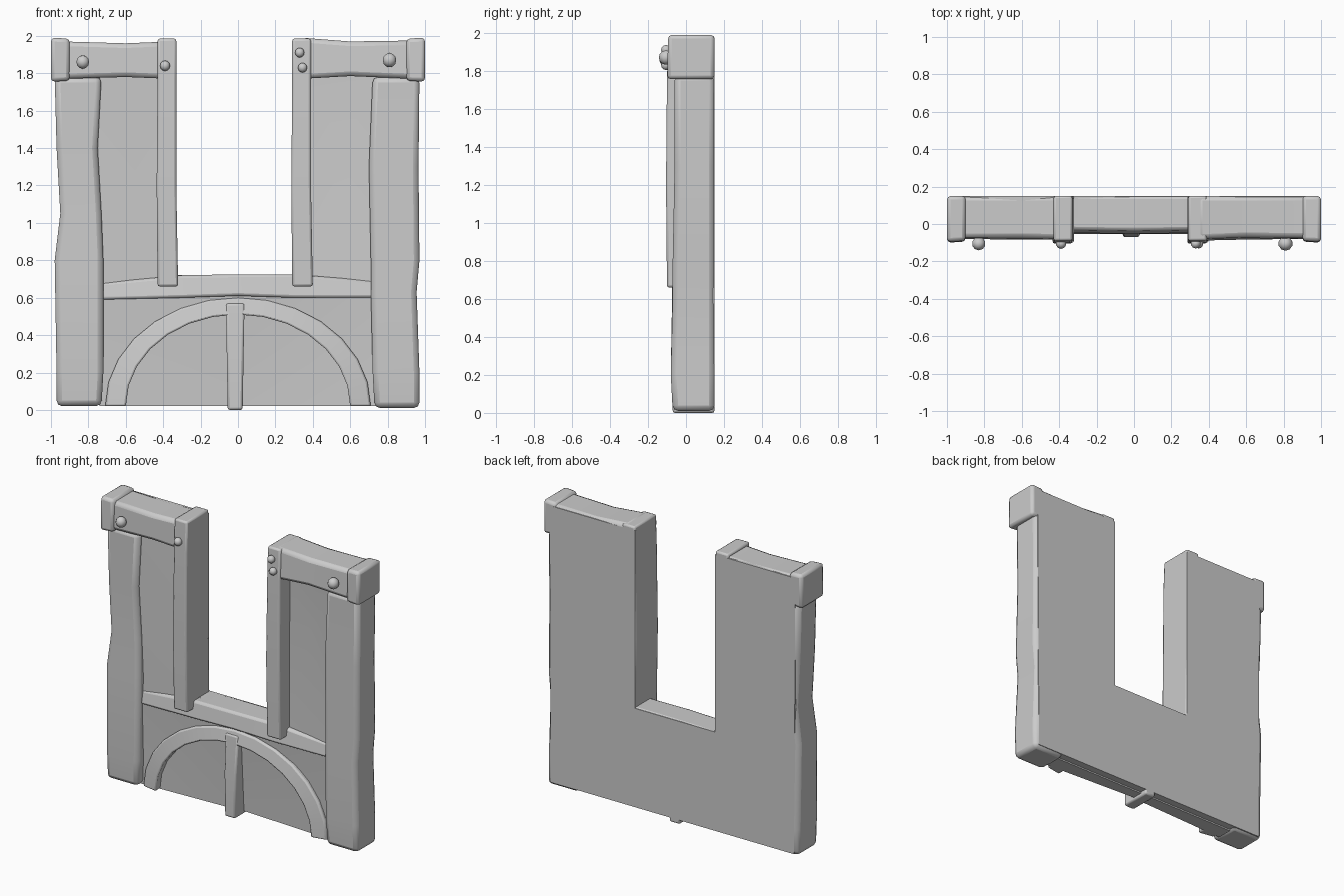
import bpy, bmesh, math
from mathutils import Vector

cube = bpy.data.objects.get("Cube")
if cube:
    bpy.data.objects.remove(cube, do_unlink=True)

stone = bpy.data.materials.new("plain_grey")
stone.use_nodes = True
GREY = (0.6, 0.6, 0.6, 1)
stone.diffuse_color = GREY
stone.node_tree.nodes["Principled BSDF"].inputs["Base Color"].default_value = GREY
BACK = 0.15


def finish(name, bm, bevel=0.0, angle=40):
    bmesh.ops.recalc_face_normals(bm, faces=bm.faces)
    me = bpy.data.meshes.new(name)
    bm.to_mesh(me)
    bm.free()
    ob = bpy.data.objects.new(name, me)
    bpy.context.collection.objects.link(ob)
    me.materials.append(stone)
    if bevel:
        mod = ob.modifiers.new("worn_edges", 'BEVEL')
        mod.width, mod.segments = bevel, 2
        mod.limit_method, mod.angle_limit = 'ANGLE', math.radians(40)
    bpy.ops.object.select_all(action='DESELECT')
    ob.select_set(True)
    bpy.context.view_layer.objects.active = ob
    bpy.ops.object.shade_smooth_by_angle(angle=math.radians(angle))
    return ob


def loft(name, rings, bevel=0.0):
    """Skin equal-length closed rings and cap both ends."""
    bm = bmesh.new()
    loops = [[bm.verts.new(p) for p in ring] for ring in rings]
    for a, b in zip(loops, loops[1:]):
        n = len(a)
        for i in range(n):
            bm.faces.new((a[i], a[(i + 1) % n], b[(i + 1) % n], b[i]))
    bm.faces.new(loops[0])
    bm.faces.new(loops[-1])
    return finish(name, bm, bevel)


def upright(name, sections, bevel=0.02, back=BACK):
    """Standing timber from (z, x0, x1, front y) sections."""
    return loft(name, [[(x0, y, z), (x1, y, z), (x1, back, z), (x0, back, z)]
                       for z, x0, x1, y in sections], bevel)


def lying(name, sections, bevel=0.02, back=BACK):
    """Horizontal timber from (x, z0, z1, front y low, front y high) sections."""
    return loft(name, [[(x, yl, z0), (x, yh, z1), (x, back, z1), (x, back, z0)]
                       for x, z0, z1, yl, yh in sections], bevel)


def panel(name, x0, x1, z0, z1, depths, centre):
    """Warped infill: corner depths run round from bottom left, fanned to a centre."""
    bm = bmesh.new()
    xz = [(x0, z0), (x1, z0), (x1, z1), (x0, z1)]
    front = [bm.verts.new((x, d, z)) for (x, z), d in zip(xz, depths)]
    rear = [bm.verts.new((x, 0.1, z)) for x, z in xz]
    mid = bm.verts.new(centre)
    for i in range(4):
        j = (i + 1) % 4
        bm.faces.new((front[i], front[j], mid))
        bm.faces.new((front[i], front[j], rear[j], rear[i]))
    bm.faces.new(rear)
    return finish(name, bm)


# U-shaped backing wall
outline = [(-.94, .03), (.94, .03), (.95, 1.96), (.29, 1.96),
           (.29, .72), (-.33, .72), (-.33, 1.96), (-.95, 1.96)]
loft("back_wall", [[(x, y, z) for x, z in outline] for y in (0.03, BACK)])

# outer posts, unevenly hewn
upright("right_post", [(.02, -.97, -.73, -.07), (.2, -.97, -.72, -.08),
                       (.8, -.98, -.72, -.07), (1.05, -.95, -.73, -.06),
                       (1.4, -.97, -.75, -.06), (1.78, -.98, -.73, -.06)], .03)
upright("left_post", [(.01, .73, .97, -.07), (.2, .72, .97, -.08),
                      (.63, .71, .955, -.07), (.8, .71, .97, -.07),
                      (1.3, .70, .965, -.06), (1.78, .72, .97, -.06)], .03)

# jambs beside the opening
for name, x0, x1 in (("right_jamb", -.43, -.33), ("left_jamb", .29, .39)):
    upright(name, [(.66, x0, x1 + .01, -.1), (1.2, x0 - .005, x1, -.105),
                   (1.77, x0, x1, -.1), (1.985, x0, x1, -.09)], .012)

# head beams with thicker outer end caps
lying("right_head_beam", [(-.94, 1.77, 1.97, -.08, -.075), (-.6, 1.78, 1.96, -.085, -.075),
                          (-.36, 1.77, 1.97, -.085, -.08)], .025)
lying("left_head_beam", [(.34, 1.77, 1.99, -.09, -.08), (.6, 1.785, 1.97, -.085, -.07),
                         (.94, 1.77, 1.975, -.08, -.075)], .025)
for name, s in (("right_end_cap", -1), ("left_end_cap", 1)):
    lying(name, [(s * .9, 1.76, 1.985, -.095, -.09), (s * 1.0, 1.755, 1.99, -.1, -.095)], .02)

# sill under the opening
lying("sill", [(-.73, .59, .68, -.04, -.02), (-.3, .60, .72, -.05, -.03),
               (0, .61, .725, -.055, -.035), (.3, .60, .725, -.05, -.03),
               (.73, .60, .69, -.04, -.02)], .015)

# infill panels
panel("right_upper_infill", -.76, -.4, .66, 1.79, (-.02, 0, .02, -.02), (-.55, -.005, 1.3))
panel("left_upper_infill", .36, .74, .66, 1.79, (0, -.02, -.02, .02), (.56, .015, 1.4))
panel("right_lower_infill", -.74, 0, .02, .62, (-.01, .02, -.02, -.03), (-.35, 0, .3))
panel("left_lower_infill", 0, .74, .02, .62, (.03, -.01, -.03, -.02), (.3, .01, .3))

# arched brace, swept along a half ellipse
rings = []
for i in range(15):
    a = math.pi * i / 14
    c, s = math.cos(a), math.sin(a)
    outer, inner = (.71 * c, .02 + .58 * s), (.60 * c, .02 + .49 * s)
    rings.append([(outer[0], -.035, outer[1]), (inner[0], -.055, inner[1]),
                  (inner[0], .06, inner[1]), (outer[0], .06, outer[1])])
loft("arched_brace", rings, .01)

# middle post below the sill
upright("centre_post", [(0, -.055, .025, -.07), (.3, -.06, .03, -.07),
                        (.57, -.065, .035, -.05)], .012)

# pegs on the head beams
for i, (x, z, r) in enumerate([(-.83, 1.86, .036), (-.39, 1.84, .028), (.33, 1.91, .026),
                               (.345, 1.83, .026), (.81, 1.87, .038)]):
    bm = bmesh.new()
    bmesh.ops.create_uvsphere(bm, u_segments=10, v_segments=6, radius=r)
    for v in bm.verts:
        v.co = Vector((x, -.105, z)) + v.co
    finish(f"peg_{i + 1}", bm, angle=60)
